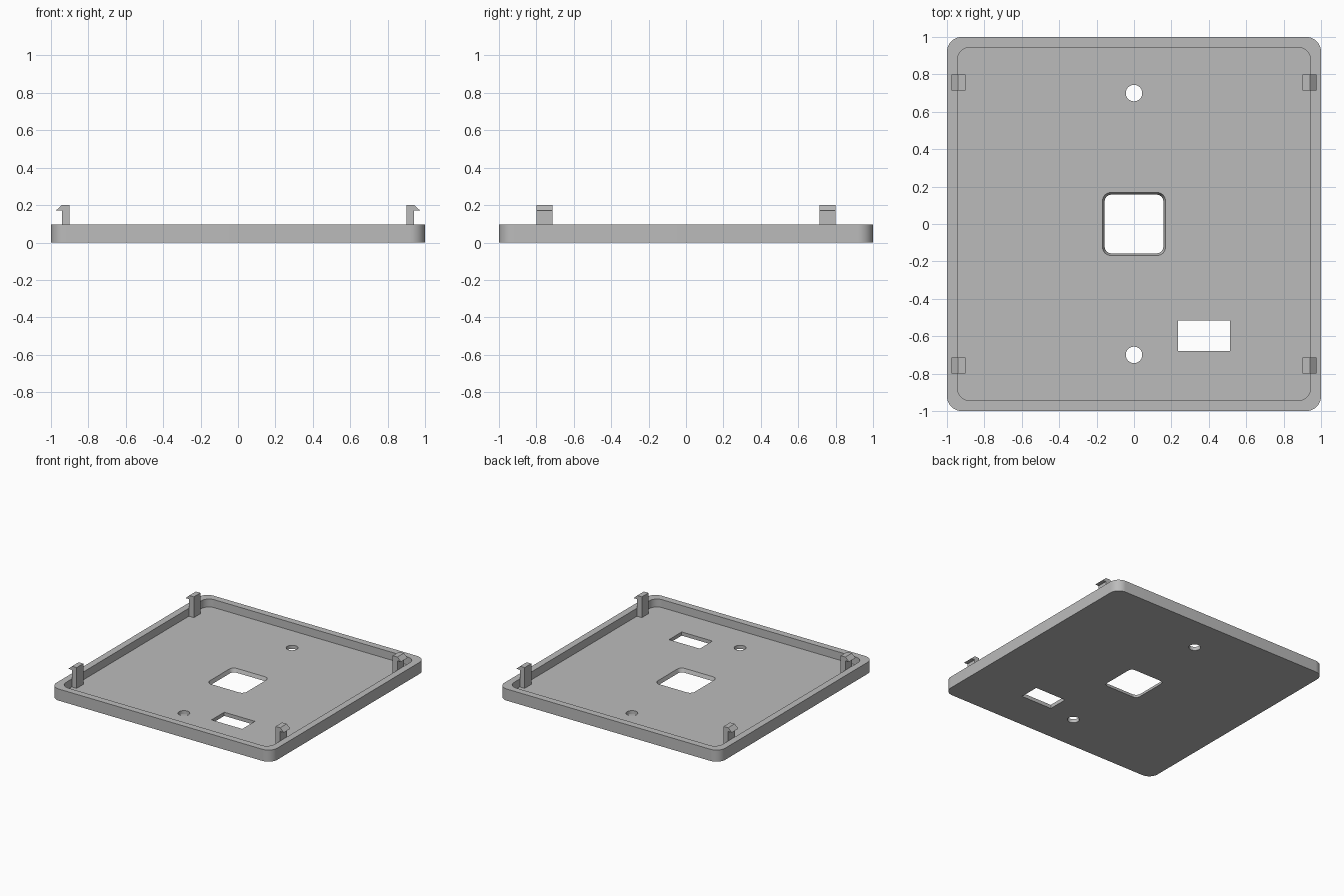
import bpy, bmesh, math

cube = bpy.data.objects.get("Cube")
if cube:
    bpy.data.objects.remove(cube, do_unlink=True)

grey = bpy.data.materials.new("plain grey")
grey.use_nodes = True
GREY = (0.5, 0.5, 0.5, 1)
grey.diffuse_color = GREY
grey.node_tree.nodes["Principled BSDF"].inputs["Base Color"].default_value = GREY


def rounded_ring(hx, hy, r, z, cx=0, cy=0, steps=10):
    """Rounded rectangle outline; r = 0 gives square corners."""
    if r == 0:
        return [(cx + sx * hx, cy + sy * hy, z)
                for sx, sy in ((1, 1), (-1, 1), (-1, -1), (1, -1))]
    points = []
    for corner, (sx, sy) in enumerate(((1, 1), (-1, 1), (-1, -1), (1, -1))):
        for i in range(steps + 1):
            a = (corner + i / steps) * math.pi / 2
            points.append((cx + sx * (hx - r) + r * math.cos(a),
                           cy + sy * (hy - r) + r * math.sin(a), z))
    return points


def loft(name, rings):
    """Closed solid through matching outlines, capped at both ends."""
    bm = bmesh.new()
    loops = [[bm.verts.new(p) for p in ring] for ring in rings]
    for low, high in zip(loops, loops[1:]):
        for i in range(len(low)):
            j = (i + 1) % len(low)
            bm.faces.new((low[i], low[j], high[j], high[i]))
    bm.faces.new(loops[0][::-1])
    bm.faces.new(loops[-1])
    bmesh.ops.recalc_face_normals(bm, faces=bm.faces)
    mesh = bpy.data.meshes.new(name)
    bm.to_mesh(mesh)
    bm.free()
    mesh.materials.append(grey)
    obj = bpy.data.objects.new(name, mesh)
    bpy.context.collection.objects.link(obj)
    return obj


def select(obj):
    bpy.ops.object.select_all(action='DESELECT')
    obj.select_set(True)
    bpy.context.view_layer.objects.active = obj


def circle(radius, cy, z, count=48):
    return [(radius * math.cos(2 * math.pi * i / count),
             cy + radius * math.sin(2 * math.pi * i / count), z) for i in range(count)]


HEIGHT, FLOOR = 0.095, 0.03

# Tray: floor with a raised rim, both with rounded corners
tray = loft("tray", [rounded_ring(1, 1, 0.08, 0), rounded_ring(1, 1, 0.08, HEIGHT),
                     rounded_ring(0.945, 0.945, 0.07, HEIGHT),
                     rounded_ring(0.945, 0.945, 0.07, FLOOR)])

# Openings: tapered centre window, rectangular slot, two screw holes
LOW, HIGH = -0.03, 0.06
cutters = [
    loft("window_cutter", [rounded_ring(0.146, 0.146, 0.03, LOW),
                           rounded_ring(0.179, 0.179, 0.05, HIGH)]),
    loft("slot_cutter", [rounded_ring(0.139, 0.082, 0, z, 0.375, -0.597)
                         for z in (LOW, HIGH)])]
for y in (-0.7, 0.7):
    cutters.append(loft("screw_hole_cutter", [circle(0.044, y, z) for z in (LOW, HIGH)]))
select(tray)
for cutter in cutters:
    cutter.hide_render = True
    cut = tray.modifiers.new("opening", 'BOOLEAN')
    cut.operation, cut.solver, cut.object = 'DIFFERENCE', 'EXACT', cutter
    bpy.ops.object.modifier_apply(modifier=cut.name)
    bpy.data.objects.remove(cutter, do_unlink=True)
bpy.ops.object.shade_smooth_by_angle(angle=math.radians(30))

# Snap clips: upright stem with an outward hook
PROFILE = [(0.9, FLOOR), (0.942, FLOOR), (0.942, 0.17), (0.975, 0.17),
           (0.942, 0.2), (0.9, 0.2)]
for sx, side in ((1, "left"), (-1, "right")):
    for sy, end in ((-1, "front"), (1, "back")):
        loft(f"{end}_{side}_clip", [[(sx * x, sy * y, z) for x, z in PROFILE]
                                    for y in (0.715, 0.8)])
